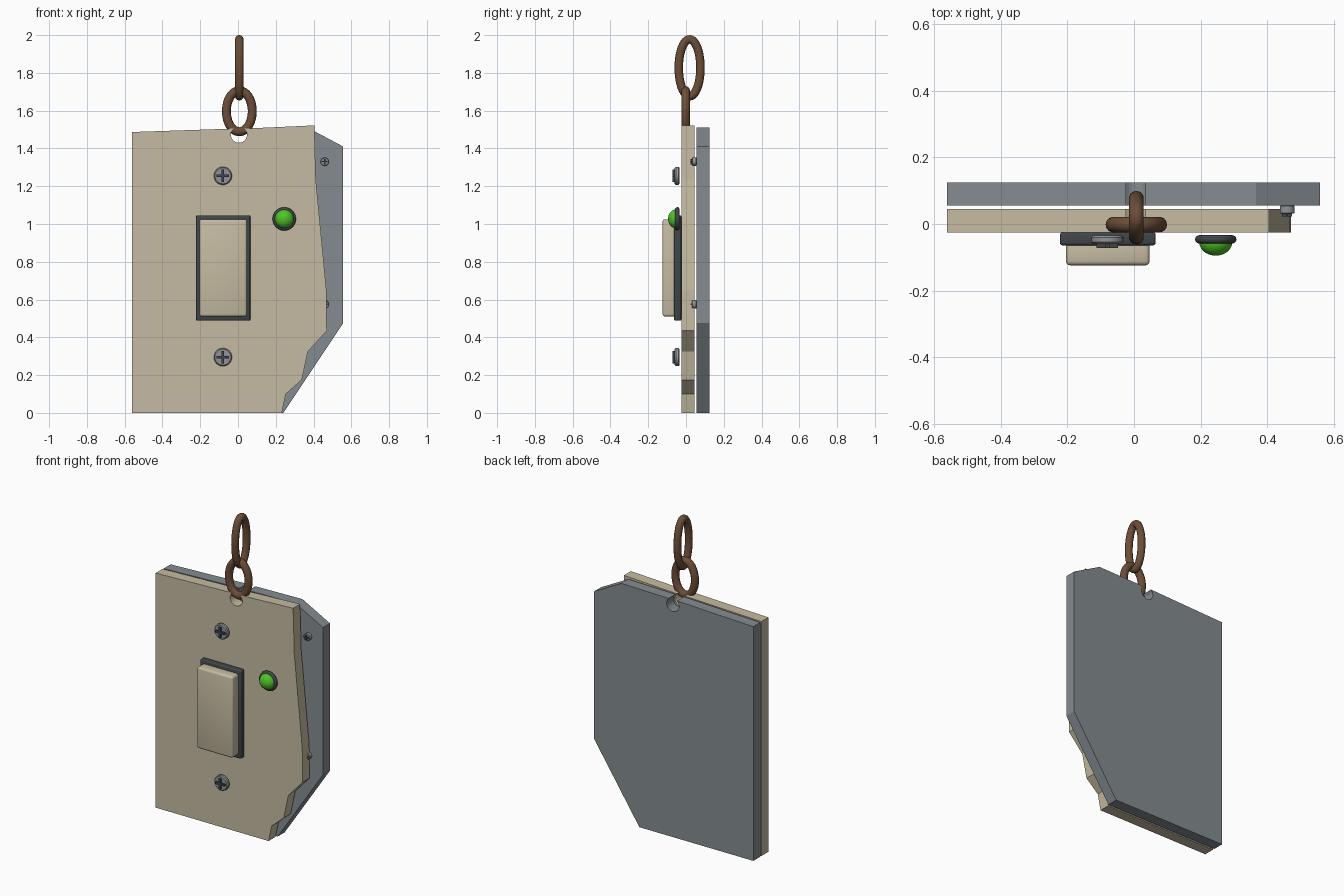
import bpy, bmesh
from math import sin, cos, pi, radians, asin, degrees
from mathutils import Matrix

if "Cube" in bpy.data.objects:
    bpy.data.objects.remove(bpy.data.objects["Cube"])


def material(name, r, g, b):
    m = bpy.data.materials.new(name)
    m.diffuse_color = (r, g, b, 1)
    m.use_nodes = True
    m.node_tree.nodes["Principled BSDF"].inputs["Base Color"].default_value = m.diffuse_color
    return m


TAN = material("tan_plastic", 0.56, 0.50, 0.36)
STEEL = material("grey_metal", 0.23, 0.26, 0.28)
SCREW = material("screw_metal", 0.28, 0.29, 0.31)
DARK = material("dark_trim", 0.05, 0.06, 0.065)
RUST = material("rusty_brown", 0.15, 0.075, 0.04)
GREEN = material("green_lens", 0.08, 0.55, 0.02)


def finish(bm, name, mat, smooth=False):
    bmesh.ops.recalc_face_normals(bm, faces=bm.faces[:])
    me = bpy.data.meshes.new(name)
    bm.to_mesh(me)
    bm.free()
    me.materials.append(mat)
    ob = bpy.data.objects.new(name, me)
    bpy.context.collection.objects.link(ob)
    if smooth:
        bpy.ops.object.select_all(action='DESELECT')
        bpy.context.view_layer.objects.active = ob
        ob.select_set(True)
        bpy.ops.object.shade_smooth_by_angle(angle=radians(35))
    return ob


def plate(name, outline, y0, y1, mat):
    bm = bmesh.new()
    face = bm.faces.new([bm.verts.new((x, y0, z)) for x, z in outline])
    ext = bmesh.ops.extrude_face_region(bm, geom=[face])
    verts = [v for v in ext["geom"] if isinstance(v, bmesh.types.BMVert)]
    bmesh.ops.translate(bm, verts=verts, vec=(0, y1 - y0, 0))
    return finish(bm, name, mat)


def box(name, x0, x1, y0, y1, z0, z1, mat, bevel=0.0):
    bm = bmesh.new()
    bmesh.ops.create_cube(bm, size=1)
    for v in bm.verts:
        v.co = ((x0 + x1) / 2 + v.co.x * (x1 - x0),
                (y0 + y1) / 2 + v.co.y * (y1 - y0),
                (z0 + z1) / 2 + v.co.z * (z1 - z0))
    if bevel:
        bmesh.ops.bevel(bm, geom=bm.edges[:], offset=bevel, segments=3,
                        profile=0.5, affect='EDGES')
    return finish(bm, name, mat, bevel > 0)


def lathe(name, x, z, profile, mat, n=32):
    """Revolve (radius, y) points about a y axis through (x, z)."""
    bm = bmesh.new()
    rings = [[bm.verts.new((x + r * cos(2 * pi * i / n), y, z + r * sin(2 * pi * i / n)))
              for i in range(n)] for r, y in profile]
    for a, b in zip(rings, rings[1:]):
        for i in range(n):
            j = (i + 1) % n
            bm.faces.new((a[i], a[j], b[j], b[i]))
    bm.faces.new(rings[0])
    bm.faces.new(rings[-1])
    return finish(bm, name, mat, True)


def screw(name, x, z, y0, y1, r, proud):
    b = r * 0.12
    lathe(name + "_head", x, z, [(r - b, y0), (r, y0 - b), (r, y1 + b), (r - b, y1)], SCREW)
    arm, w = r * 0.68, r * 0.14
    box(name + "_slot_across", x - arm, x + arm, y1 - proud, y1 + 0.006, z - w, z + w, DARK)
    box(name + "_slot_upright", x - w, x + w, y1 - proud, y1 + 0.006, z - arm, z + arm, DARK)


def chain_link(name, centre, half_width, half_height, tube, along_y, n=48, m=14):
    """Oval ring of even thickness; half sizes are outer sizes."""
    a, b = half_width - tube, half_height - tube
    bm = bmesh.new()
    rings = []
    for i in range(n):
        t = 2 * pi * i / n
        nx, nz = b * cos(t), a * sin(t)
        k = (nx * nx + nz * nz) ** 0.5
        ring = []
        for j in range(m):
            p = 2 * pi * j / m
            d = tube * cos(p)
            ring.append(bm.verts.new((a * cos(t) + d * nx / k, tube * sin(p),
                                      b * sin(t) + d * nz / k)))
        rings.append(ring)
    for i in range(n):
        c, d = rings[i], rings[(i + 1) % n]
        for j in range(m):
            k = (j + 1) % m
            bm.faces.new((c[j], c[k], d[k], d[j]))
    rot = Matrix.Rotation(pi / 2 if along_y else 0, 4, 'Z')
    bmesh.ops.transform(bm, matrix=Matrix.Translation(centre) @ rot, verts=bm.verts[:])
    return finish(bm, name, RUST, True)


# Hanging notch shared by both plates, running right to left through the bottom
NX, NZ, NR, EDGE = 0.005, 1.473, 0.043, 1.505
start = asin((EDGE - NZ) / NR)
notch = []
for i in range(21):
    t = start - (pi + 2 * start) * i / 20
    notch.append((NX + NR * cos(t), NZ + NR * sin(t)))

# Broken front plate and clipped back plate
plate("front_plate", [(-0.56, 0), (0.232, 0), (0.253, 0.10), (0.338, 0.175), (0.37, 0.325),
                      (0.47, 0.435), (0.468, 0.65), (0.412, 1.235), (0.404, 1.522)]
      + notch + [(-0.56, 1.487)], -0.025, 0.045, TAN)
plate("back_plate", [(-0.56, 0), (0.24, 0), (0.557, 0.475), (0.557, 1.41), (0.365, 1.512)]
      + notch + [(-0.56, 1.485)], 0.055, 0.125, STEEL)

# Rocker switch
box("switch_frame", -0.222, 0.065, -0.064, -0.025, 0.488, 1.046, DARK, 0.008)
box("switch_rocker", -0.204, 0.047, -0.124, -0.05, 0.51, 1.025, TAN, 0.013)

# Indicator light: rounded bezel and domed lens
LX, LZ = 0.245, 1.027
arc = [radians(a) for a in range(-90, 91, 20)]
lathe("light_bezel", LX, LZ,
      [(0.049 + 0.013 * cos(a), -0.046 - 0.0125 * sin(a)) for a in arc], DARK, 40)
lathe("light_lens", LX, LZ, [(0.05, -0.04)] +
      [(0.05 * cos(radians(a)), -0.053 - 0.042 * sin(radians(a)))
       for a in (0, 12, 24, 36, 48, 60, 72, 82, 88)], GREEN, 40)

# Screws on the front plate and on the exposed strip of the back plate
for i, z in enumerate((1.255, 0.295)):
    screw(f"plate_screw_{i + 1}", -0.08, z, -0.034, -0.06, 0.048, 0.012)
for i, z in enumerate((1.33, 0.575)):
    screw(f"back_screw_{i + 1}", 0.459, z, 0.056, 0.031, 0.022, 0.008)

# Chain
chain_link("lower_chain_link", (0.007, -0.002, 1.597), 0.092, 0.132, 0.0235, False)
chain_link("upper_chain_link", (0.007, 0.019, 1.827), 0.08, 0.173, 0.0225, True)
